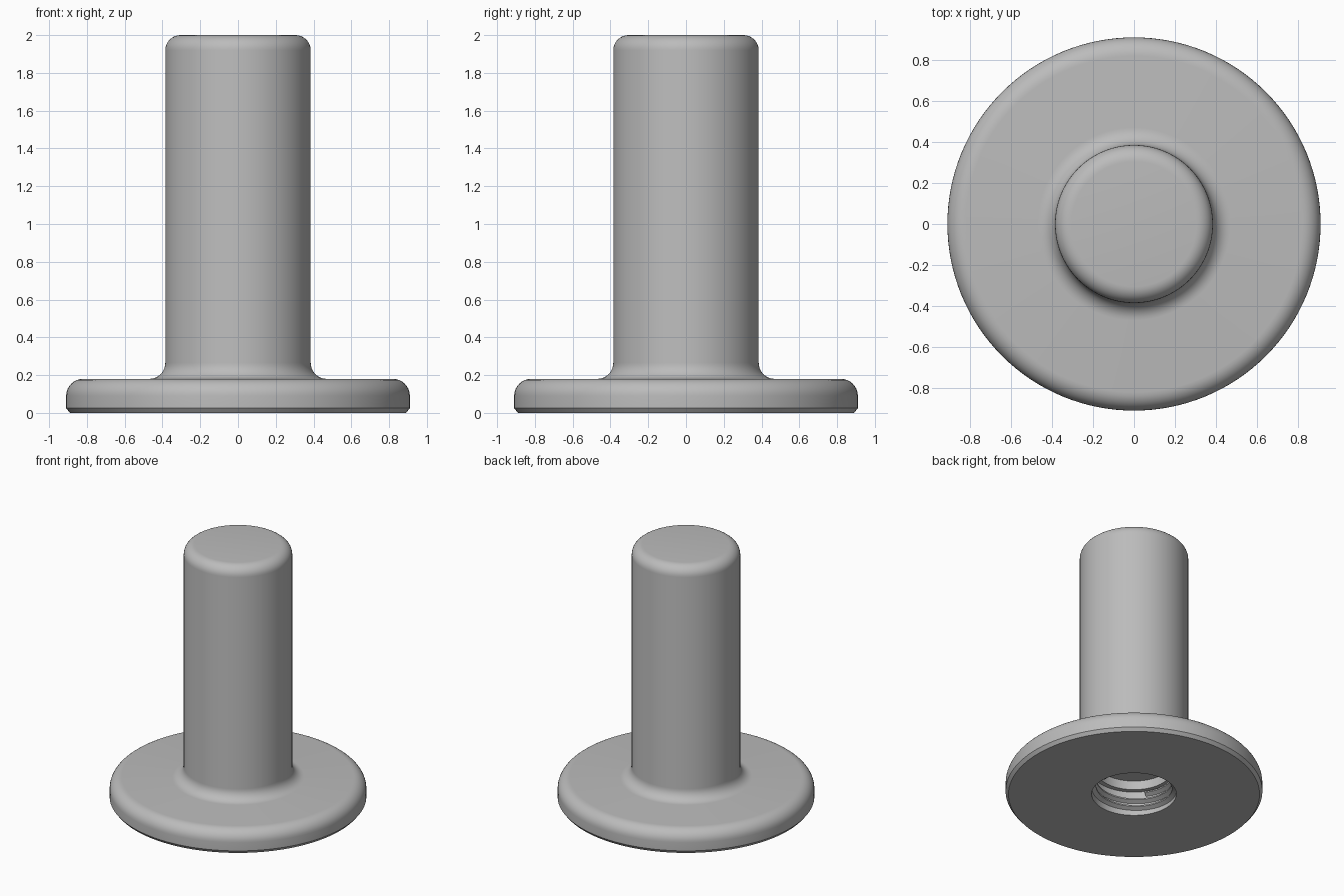
import bpy, math

cube = bpy.data.objects.get("Cube")
if cube:
    bpy.data.objects.remove(cube, do_unlink=True)

grey = bpy.data.materials.new("plain grey")
grey.use_nodes = True
colour = (0.5, 0.5, 0.5, 1)
grey.diffuse_color = colour
grey.node_tree.nodes["Principled BSDF"].inputs["Base Color"].default_value = colour

SEGMENTS = 128


def arc(cx, cz, radius, start, end, steps=8):
    """Points of a rounded corner in the (radius, height) plane."""
    angles = [math.radians(start + (end - start) * i / steps) for i in range(steps + 1)]
    return [(cx + radius * math.cos(a), cz + radius * math.sin(a)) for a in angles]


def add_mesh(name, verts, faces):
    mesh = bpy.data.meshes.new(name)
    mesh.from_pydata(verts, [], faces)
    mesh.materials.append(grey)
    obj = bpy.data.objects.new(name, mesh)
    bpy.context.collection.objects.link(obj)
    bpy.ops.object.select_all(action="DESELECT")
    obj.select_set(True)
    bpy.context.view_layer.objects.active = obj
    bpy.ops.object.mode_set(mode="EDIT")
    bpy.ops.mesh.select_all(action="SELECT")
    bpy.ops.mesh.normals_make_consistent(inside=False)
    bpy.ops.object.mode_set(mode="OBJECT")
    bpy.ops.object.shade_smooth_by_angle(angle=math.radians(30))
    return obj


def lathe(name, profile):
    """Turn a profile about z and cap both of its ends."""
    n, rings = SEGMENTS, len(profile)
    verts = [(r * math.cos(math.tau * j / n), r * math.sin(math.tau * j / n), z)
             for r, z in profile for j in range(n)]
    faces = [(i * n + j, i * n + (j + 1) % n, (i + 1) * n + (j + 1) % n, (i + 1) * n + j)
             for i in range(rings - 1) for j in range(n)]
    faces += [tuple(range(n)), tuple(range((rings - 1) * n, rings * n))]
    return add_mesh(name, verts, faces)


# Flanged post with a blind hole in its underside
profile = [(0.265, 0.26), (0.265, 0.19), (0.3, 0.19), (0.3, 0), (0.89, 0), (0.91, 0.025)]
profile += arc(0.82, 0.09, 0.09, 0, 90)
profile += arc(0.47, 0.265, 0.085, 270, 180)
profile += arc(0.305, 1.92, 0.08, 0, 90)
lathe("flanged_post", profile)

# Helical thread ridge inside the hole
pitch, turns, steps = 0.055, 2.6, 64
section = [(0.302, -0.022), (0.27, -0.005), (0.27, 0.005), (0.302, 0.022)]
count = int(turns * steps)
verts, faces = [], []
for i in range(count + 1):
    a = math.tau * i / steps
    z0 = 0.026 + pitch * i / steps
    verts += [(r * math.cos(a), r * math.sin(a), z0 + dz) for r, dz in section]
for i in range(count):
    for k in range(4):
        m = (k + 1) % 4
        faces.append((i * 4 + k, i * 4 + m, i * 4 + 4 + m, i * 4 + 4 + k))
faces += [(0, 1, 2, 3), tuple(count * 4 + k for k in range(4))]
add_mesh("hole_thread", verts, faces)
